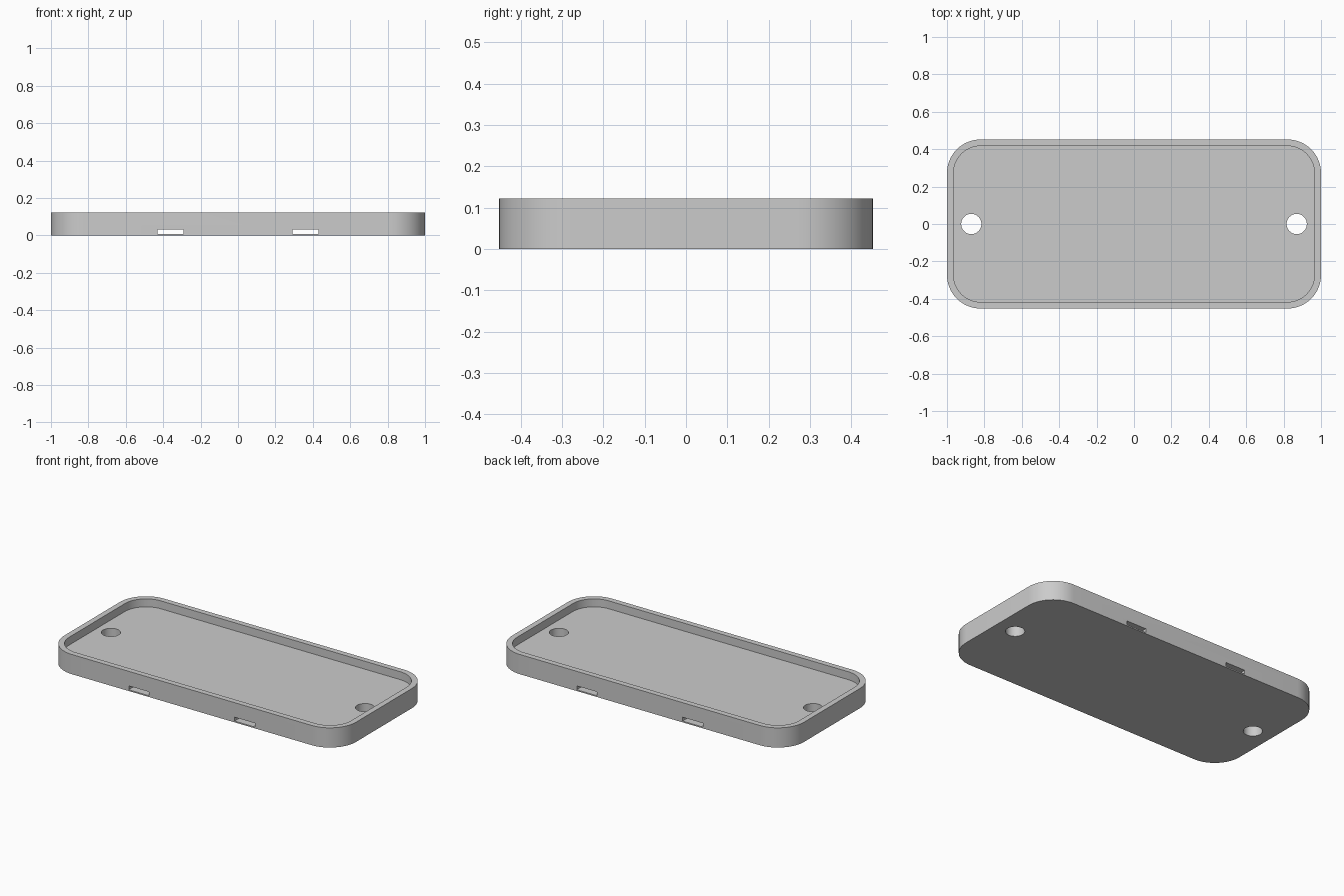
import bpy
import bmesh
import math

cube = bpy.data.objects.get("Cube")
if cube:
    bpy.data.objects.remove(cube, do_unlink=True)

# Overall sizes
HALF_X, HALF_Y, HEIGHT = 1.0, 0.452, 0.122
CORNER, WALL, FLOOR = 0.18, 0.035, 0.073
HOLE_X, HOLE_R = 0.87, 0.054
SLOT_X, SLOT_W, SLOT_LOW, SLOT_HIGH = 0.362, 0.139, 0.008, 0.032

grey = bpy.data.materials.new("light grey")
grey.use_nodes = True
grey.diffuse_color = (0.6, 0.6, 0.6, 1)
grey.node_tree.nodes["Principled BSDF"].inputs["Base Color"].default_value = (0.6, 0.6, 0.6, 1)


def rounded_outline(hx, hy, r, steps=16):
    """Counter-clockwise rounded rectangle."""
    points = []
    for i, (sx, sy) in enumerate([(1, 1), (-1, 1), (-1, -1), (1, -1)]):
        for k in range(steps + 1):
            a = math.pi / 2 * (i + k / steps)
            points.append((sx * (hx - r) + r * math.cos(a), sy * (hy - r) + r * math.sin(a)))
    return points


def circle_outline(cx, r, steps=48):
    angles = [2 * math.pi * k / steps for k in range(steps)]
    return [(cx + r * math.cos(a), r * math.sin(a)) for a in angles]


def box_outline(cx, hx, hy):
    return [(cx + hx, hy), (cx - hx, hy), (cx - hx, -hy), (cx + hx, -hy)]


def prism(name, outline, low, high):
    """Upright solid from a flat outline."""
    bm = bmesh.new()
    base = bm.faces.new([bm.verts.new((x, y, low)) for x, y in outline])
    top = bmesh.ops.extrude_face_region(bm, geom=[base])["geom"]
    moved = [v for v in top if isinstance(v, bmesh.types.BMVert)]
    bmesh.ops.translate(bm, verts=moved, vec=(0, 0, high - low))
    bmesh.ops.recalc_face_normals(bm, faces=bm.faces)
    mesh = bpy.data.meshes.new(name)
    bm.to_mesh(mesh)
    bm.free()
    mesh.materials.append(grey)
    obj = bpy.data.objects.new(name, mesh)
    bpy.context.collection.objects.link(obj)
    return obj


# Tray body
tray = prism("tray", rounded_outline(HALF_X, HALF_Y, CORNER), 0, HEIGHT)

# Recess, screw holes and the two slots running from front to back
cutters = [prism("recess_cutter",
                 rounded_outline(HALF_X - WALL, HALF_Y - WALL, CORNER - WALL), FLOOR, HEIGHT + 0.1)]
for side, s in (("left", 1), ("right", -1)):
    cutters.append(prism(side + "_hole_cutter", circle_outline(s * HOLE_X, HOLE_R), -0.1, HEIGHT))
    cutters.append(prism(side + "_slot_cutter", box_outline(s * SLOT_X, SLOT_W / 2, 1),
                         SLOT_LOW, SLOT_HIGH))

bpy.ops.object.select_all(action="DESELECT")
bpy.context.view_layer.objects.active = tray
tray.select_set(True)
for cutter in cutters:
    cutter.hide_render = True
    mod = tray.modifiers.new(cutter.name, "BOOLEAN")
    mod.operation = "DIFFERENCE"
    mod.solver = "EXACT"
    mod.object = cutter
    bpy.ops.object.modifier_apply(modifier=mod.name)
    bpy.data.objects.remove(cutter, do_unlink=True)

bpy.ops.object.shade_smooth_by_angle(angle=math.radians(30))
